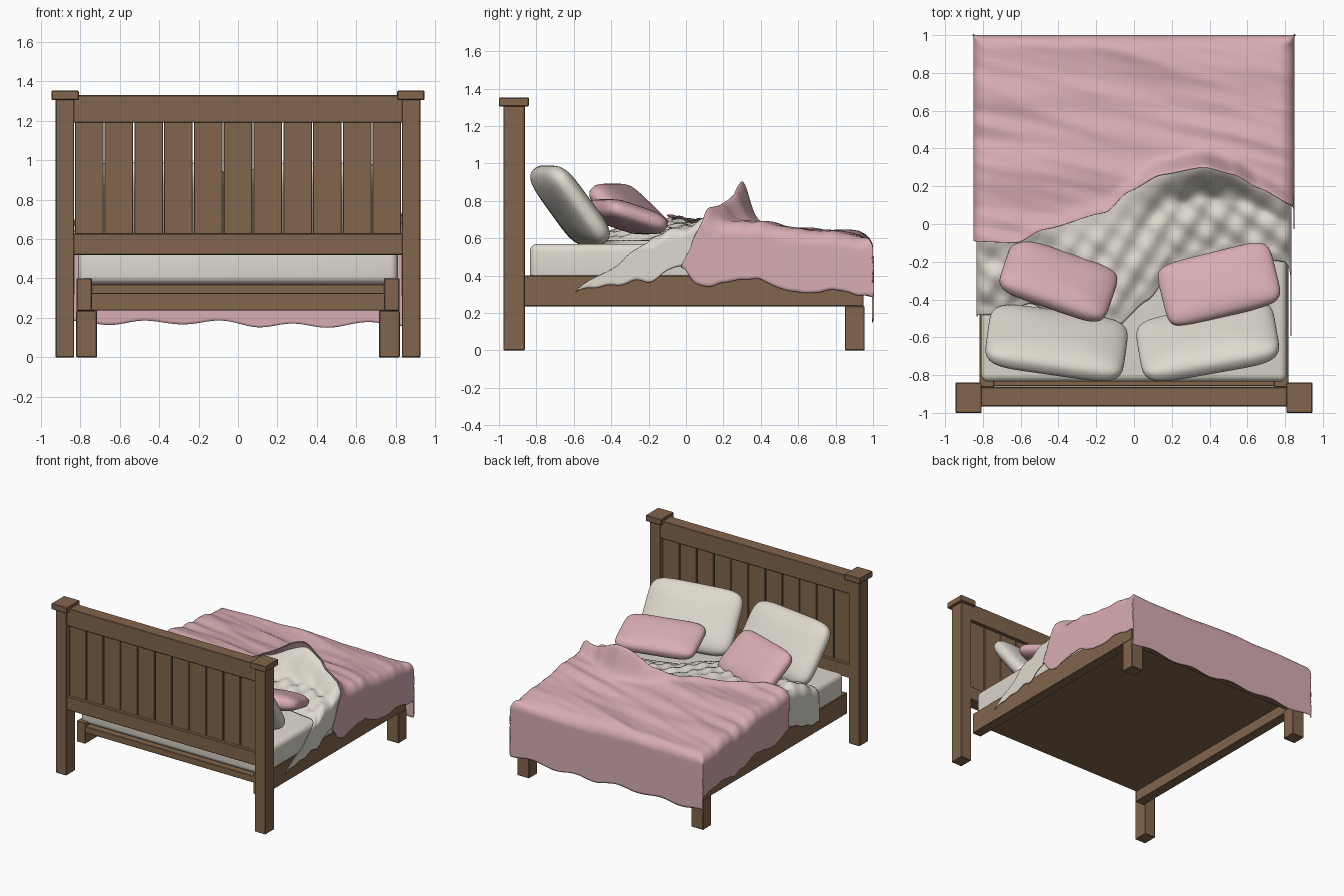
import bpy, bmesh, math
from mathutils import noise, Vector

if "Cube" in bpy.data.objects:
    bpy.data.objects.remove(bpy.data.objects["Cube"])


def material(name, rgb):
    m = bpy.data.materials.new(name)
    m.diffuse_color = (*rgb, 1)
    m.use_nodes = True
    m.node_tree.nodes["Principled BSDF"].inputs["Base Color"].default_value = m.diffuse_color
    return m


WOOD = material("brown wood", (0.225, 0.132, 0.072))
PINK = material("dusty pink", (0.69, 0.42, 0.45))
CREAM = material("cream linen", (0.74, 0.70, 0.62))


def finish(bm, name, mat, smooth=None):
    me = bpy.data.meshes.new(name)
    bm.to_mesh(me)
    bm.free()
    ob = bpy.data.objects.new(name, me)
    bpy.context.collection.objects.link(ob)
    me.materials.append(mat)
    if smooth:
        bpy.ops.object.select_all(action='DESELECT')
        ob.select_set(True)
        bpy.context.view_layer.objects.active = ob
        bpy.ops.object.shade_smooth_by_angle(angle=math.radians(smooth))
    return ob


def box(name, x, y, z, mat=WOOD, bevel=0.004, segments=1, smooth=None):
    """Box from (min, max) pairs with bevelled edges."""
    bm = bmesh.new()
    bmesh.ops.create_cube(bm, size=1)
    for v in bm.verts:
        v.co = [(a + b) / 2 + c * (b - a) for (a, b), c in zip((x, y, z), v.co)]
    bmesh.ops.bevel(bm, geom=bm.edges[:], offset=bevel, segments=segments,
                    profile=0.5, affect='EDGES')
    return finish(bm, name, mat, smooth)


def pair(name, x, y, z):
    box("right_" + name, x, y, z)
    box("left_" + name, (-x[1], -x[0]), y, z)


# Headboard: posts, caps, rails and planks with narrow see-through gaps
pair("headboard_post", (0.83, 0.925), (-0.976, -0.862), (0, 1.31))
pair("post_cap", (0.807, 0.945), (-1.0, -0.84), (1.305, 1.352))
box("headboard_top_rail", (-0.835, 0.835), (-0.965, -0.864), (1.19, 1.33))
box("headboard_bottom_rail", (-0.835, 0.835), (-0.965, -0.864), (0.52, 0.628))
PITCH = 1.66 / 11
for i in range(11):
    x0 = -0.83 + i * PITCH
    box(f"headboard_plank_{i + 1}", (x0 + 0.003, x0 + PITCH - 0.003),
        (-0.94, -0.89), (0.62, 1.195), bevel=0.003)

# Bed frame
pair("side_rail", (0.74, 0.818), (-0.865, 0.95), (0.235, 0.40))
pair("foot_leg", (0.715, 0.82), (0.85, 0.955), (0, 0.237))
box("foot_rail", (-0.745, 0.745), (0.87, 0.945), (0.237, 0.37))
box("platform", (-0.745, 0.745), (-0.86, 0.88), (0.32, 0.372))

# Mattress
box("mattress", (-0.81, 0.81), (-0.835, 0.93), (0.372, 0.57), CREAM, 0.04, 5, 40)


# Cloth helpers
def curve(points, a):
    """Smoothly interpolate (position, value) points."""
    if a <= points[0][0]:
        return points[0][1]
    for (x0, y0), (x1, y1) in zip(points, points[1:]):
        if a <= x1:
            return y0 + (y1 - y0) * step((a - x0) / (x1 - x0)) * 0.5 \
                + (y1 - y0) * (a - x0) / (x1 - x0) * 0.5
    return points[-1][1]


def step(t):
    t = min(1, max(0, t))
    return t * t * (3 - 2 * t)


def wrap(a, flat, r):
    """Bend a length over a rounded edge: returns position and drop."""
    d = abs(a) - flat
    if d <= 0:
        return a, 0
    q = min(d / r, math.pi / 2)
    return (math.copysign(flat + r * math.sin(q), a),
            r * (1 - math.cos(q)) + max(0, d - r * math.pi / 2))


BLANKET_EDGE = [(-1.15, -0.08), (-0.62, -0.10), (-0.48, -0.03), (-0.15, 0.06),
                (-0.03, 0.17), (0.14, 0.26), (0.37, 0.30), (0.53, 0.26),
                (0.66, 0.19), (0.84, 0.10), (1.0, 0.03), (1.15, -0.03)]
SHEET_EDGE = [(-1.1, -0.49), (-0.7, -0.48), (-0.55, -0.42), (-0.4, -0.49),
              (-0.1, -0.55), (0.08, -0.40), (0.2, -0.24), (0.5, -0.16),
              (0.8, -0.20), (0.9, -0.33), (1.1, -0.60)]


def blanket_top(x, y, d):
    """Blanket height; d is the distance from the turned-up edge."""
    z = 0.625 + 0.065 * step((1 - y) / 0.9)
    z += 0.03 * noise.noise(Vector((x * 1.3, (y + 0.2 * x) * 6, 0.3)))
    z += 0.012 * noise.noise(Vector((x * 2.5, (y + 0.25 * x) * 14, 4.0)))
    lift = 0.20 * math.exp(-((x - 0.36) / 0.22) ** 2) \
        + 0.06 * math.exp(-((x - 0.75) / 0.25) ** 2) + 0.02
    return z + lift * math.exp(-(d / 0.055) ** 2)


def cloth(name, mat, amax, nu, nv, place):
    bm = bmesh.new()
    rows = [[bm.verts.new(place(-amax + 2 * amax * i / nu, j / nv))
             for i in range(nu + 1)] for j in range(nv + 1)]
    for r0, r1 in zip(rows, rows[1:]):
        for i in range(nu):
            bm.faces.new((r0[i], r0[i + 1], r1[i + 1], r1[i]))
    bmesh.ops.remove_doubles(bm, verts=bm.verts[:], dist=0.0008)
    ob = finish(bm, name, mat, 80)
    mod = ob.modifiers.new("thickness", 'SOLIDIFY')
    mod.thickness = 0.006
    mod.offset = -1


# Blanket: turned up at its front edge, hanging at the sides and foot
def blanket_point(a, t):
    edge = curve(BLANKET_EDGE, a)
    end = 1.415 + 0.012 * math.sin(a * 17)
    b = edge + (end - edge) * t ** 1.3
    x, dropx = wrap(a, 0.77, 0.08)
    y, dropy = wrap(b, 0.92, 0.08) if b > 0 else (b, 0)
    drop = max(dropx, dropy)
    if dropx > dropy:
        drop *= 1 + 0.05 * math.sin(b * 13)
    return x, y, blanket_top(x, y, b - edge) - drop


cloth("pink_blanket", PINK, 1.14, 120, 120, blanket_point)


# Sheet: rumpled, rising under the blanket edge, hanging at the sides
def sheet_point(a, t):
    start, end = curve(SHEET_EDGE, a), curve(BLANKET_EDGE, a) + 0.025
    y = start + (end - start) * t
    x, drop = wrap(a, 0.765, 0.07)
    z = 0.59 + 0.075 * math.sin(math.pi * min(t, 0.6) / 1.2)
    fade = step(t / 0.2)
    z += 0.014 * fade * math.sin(x * 38 + 8 * y) * math.sin(y * 34 - 6 * x)
    z += 0.03 * fade * noise.noise(Vector((x * 4, y * 5, 1)))
    k = step((t - 0.62) / 0.38)
    z += (blanket_top(x, end, 0.025) - 0.014 - z) * k
    drop *= 1 + 0.05 * math.sin(y * 15)
    return x, y, z - drop


cloth("cream_sheet", CREAM, 1.09, 110, 50, sheet_point)


# Pillows: soft rounded slabs, tilted towards the headboard
def pillow(name, mat, centre, half, tilt, turn):
    bm = bmesh.new()
    bmesh.ops.create_cube(bm, size=2)
    bmesh.ops.subdivide_edges(bm, edges=bm.edges[:], cuts=15, use_grid_fill=True)
    for v in bm.verts:
        x, y, z = v.co
        r = (abs(x) ** 6 + abs(y) ** 6) ** (1 / 6)
        s = (r ** 2.6 + abs(z) ** 2.6) ** (-1 / 2.6)
        v.co = (x * s * half[0], y * s * half[1], z * s * half[2])
    ob = finish(bm, name, mat, 80)
    ob.location = centre
    ob.rotation_euler = (math.radians(tilt), 0, math.radians(turn))


pillow("left_large_pillow", CREAM, (-0.41, -0.63, 0.775), (0.37, 0.25, 0.085), -54, -8)
pillow("right_large_pillow", CREAM, (0.39, -0.62, 0.775), (0.37, 0.25, 0.085), -53, 10)
pillow("left_small_pillow", PINK, (-0.40, -0.30, 0.745), (0.30, 0.19, 0.075), -42, -19)
pillow("right_small_pillow", PINK, (0.45, -0.32, 0.715), (0.31, 0.18, 0.07), -18, 14)
